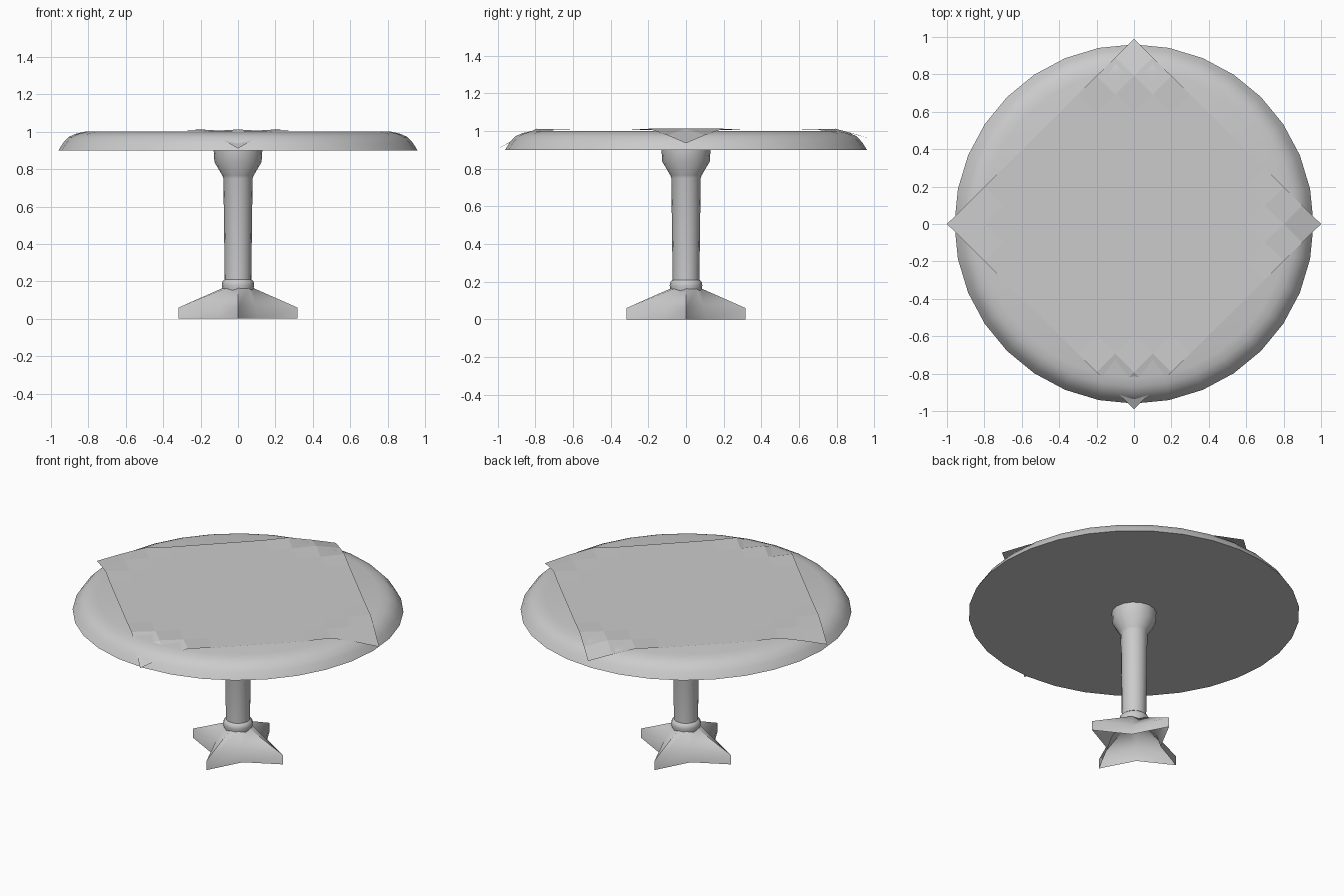
import bpy, bmesh
from math import cos, sin, pi, radians

if "Cube" in bpy.data.objects:
    bpy.data.objects.remove(bpy.data.objects["Cube"])


def finish(name, bm, smooth=None):
    bmesh.ops.recalc_face_normals(bm, faces=bm.faces)
    me = bpy.data.meshes.new(name)
    bm.to_mesh(me)
    bm.free()
    ob = bpy.data.objects.new(name, me)
    bpy.context.collection.objects.link(ob)
    if smooth:
        bpy.ops.object.select_all(action='DESELECT')
        ob.select_set(True)
        bpy.context.view_layer.objects.active = ob
        bpy.ops.object.shade_smooth_by_angle(angle=radians(smooth))
    return ob


def loft(bm, rings, cap_bottom=True, cap_top=True):
    loops = [[bm.verts.new(p) for p in ring] for ring in rings]
    for a, b in zip(loops, loops[1:]):
        for i in range(len(a)):
            j = (i + 1) % len(a)
            bm.faces.new((a[i], a[j], b[j], b[i]))
    if cap_bottom:
        bm.faces.new(loops[0][::-1])
    if cap_top:
        bm.faces.new(loops[-1])


def lathe(name, profile, sides):
    bm = bmesh.new()
    loft(bm, [[(r * cos(2 * pi * i / sides), r * sin(2 * pi * i / sides), z)
               for i in range(sides)] for r, z in profile])
    return finish(name, bm, 50)


# Round table top with a sloping, rounded edge
lathe("table_top", [(0.96, 0.90), (0.935, 0.94), (0.905, 0.972),
                    (0.87, 0.988), (0.82, 1.0)], 32)

# Pedestal with flared capital and a small ring at the foot
lathe("pedestal", [(0.08, 0.15), (0.087, 0.18), (0.083, 0.20), (0.071, 0.21),
                   (0.078, 0.75), (0.083, 0.765), (0.126, 0.837),
                   (0.13, 0.90)], 16)


# Hollow four-pointed star foot
def star(tip, tip_z, notch, notch_z):
    return [((tip, notch)[i % 2] * cos(i * pi / 4),
             (tip, notch)[i % 2] * sin(i * pi / 4),
             (tip_z, notch_z)[i % 2]) for i in range(8)]


bm = bmesh.new()
loft(bm, [star(0.317, 0.0, 0.155, 0.0), star(0.317, 0.06, 0.13, 0.075),
          star(0.08, 0.165, 0.08, 0.165)], cap_bottom=False)
finish("star_foot", bm, 50)

# Square cloth laid diagonally, its four corners drooping over the edge
N = 10
bm = bmesh.new()
grid = []
for i in range(N + 1):
    row = []
    for j in range(N + 1):
        x, y = (i - j) / N, (i + j) / N - 1
        reach = max(abs(x), abs(y))
        if abs(x) > abs(y):
            tip = 0.935 if x > 0 else 0.95
        else:
            tip = 0.955 if y > 0 else 0.91
        z = 1.006
        if reach > 0.95:
            z = tip
        elif reach > 0.85:
            z = 1.006 - (1.006 - tip) * 0.4
        elif reach > 0.75:
            z = 1.012
        row.append(bm.verts.new((x, y * 0.99, z)))
    grid.append(row)
for i in range(N):
    for j in range(N):
        bm.faces.new((grid[i][j], grid[i + 1][j],
                      grid[i + 1][j + 1], grid[i][j + 1]))
finish("table_cloth", bm)
